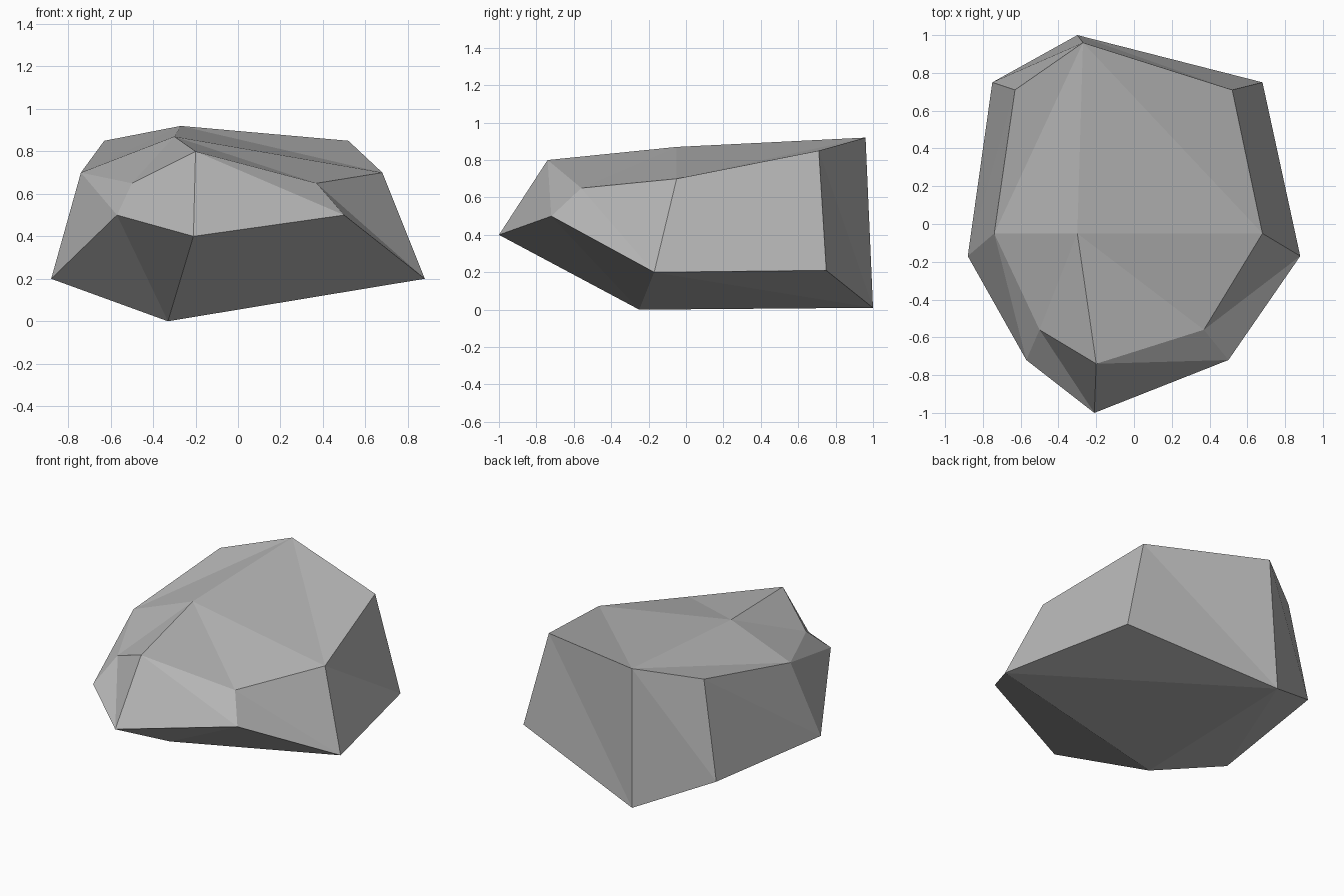
import bpy
import bmesh

cube = bpy.data.objects.get("Cube")
if cube:
    bpy.data.objects.remove(cube, do_unlink=True)

# Stone colour
stone = bpy.data.materials.new("stone_grey")
stone.use_nodes = True
grey = (0.47, 0.47, 0.47, 1.0)
stone.diffuse_color = grey
shader = next(n for n in stone.node_tree.nodes if n.type == 'BSDF_PRINCIPLED')
shader.inputs["Base Color"].default_value = grey
shader.inputs["Roughness"].default_value = 0.9

# Two outlines of the rock, starting at the back and running clockwise from above
lower_outline = [(-0.30, 1.0, 0.01), (0.68, 0.75, 0.21), (0.88, -0.17, 0.20), (0.50, -0.72, 0.50),
                 (-0.21, -1.0, 0.40), (-0.57, -0.72, 0.50), (-0.88, -0.17, 0.20), (-0.75, 0.75, 0.21)]
upper_outline = [(-0.27, 0.96, 0.92), (0.52, 0.71, 0.85), (0.68, -0.05, 0.70), (0.37, -0.56, 0.65),
                 (-0.20, -0.74, 0.80), (-0.50, -0.56, 0.65), (-0.74, -0.05, 0.70), (-0.63, 0.71, 0.85)]

bm = bmesh.new()
lower = [bm.verts.new(p) for p in lower_outline]
upper = [bm.verts.new(p) for p in upper_outline]
count = len(lower)


def add_cap(ring, peak_position):
    """Fan a ring to a peak, with the two back corners cut off as single facets."""
    peak = bm.verts.new(peak_position)
    back, left_corner, right_corner = ring[0], ring[1], ring[-1]
    bm.faces.new((back, left_corner, ring[2]))
    bm.faces.new((ring[-2], right_corner, back))
    fan = [v for v in ring if v not in (left_corner, right_corner)]
    for a, b in zip(fan, fan[1:] + fan[:1]):
        bm.faces.new((a, b, peak))


# Side facets, each split along the same diagonal
for i in range(count):
    j = (i + 1) % count
    bm.faces.new((lower[i], upper[j], upper[i]))
    bm.faces.new((lower[i], lower[j], upper[j]))

# Top and underside
add_cap(upper, (-0.30, -0.05, 0.87))
add_cap(lower, (-0.33, -0.25, 0.0))

bmesh.ops.recalc_face_normals(bm, faces=bm.faces)
mesh = bpy.data.meshes.new("rock")
bm.to_mesh(mesh)
bm.free()
mesh.materials.append(stone)
rock = bpy.data.objects.new("rock", mesh)
bpy.context.collection.objects.link(rock)
